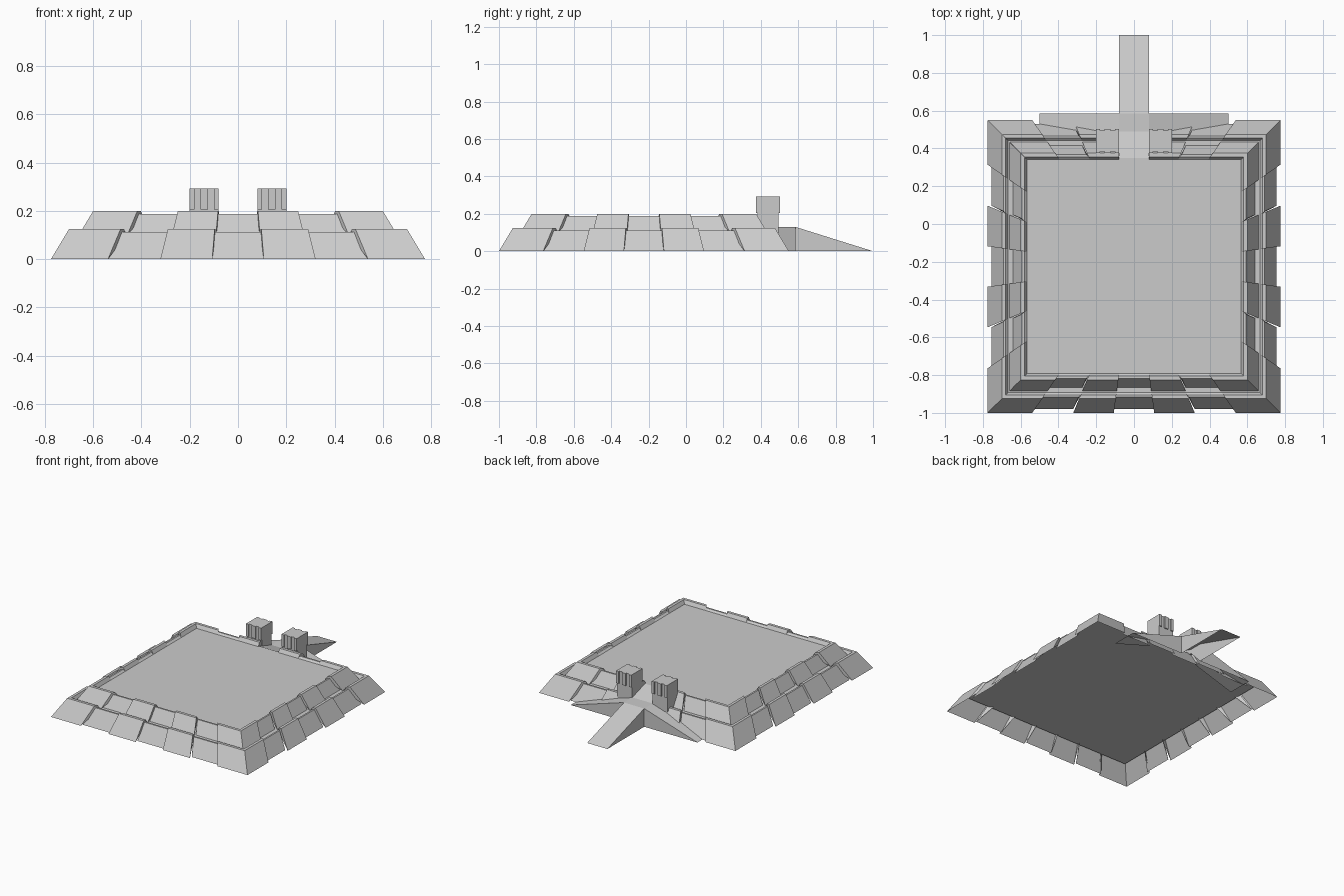
import bpy, math
from mathutils import Matrix, Vector

if "Cube" in bpy.data.objects:
    bpy.data.objects.remove(bpy.data.objects["Cube"])

CY = -0.225                      # centre of the square platform
SLOPE = 0.6                      # inward lean of the walls
CUTS = [-1, -0.695, -0.415, -0.138, 0.138, 0.415, 0.695, 1]


def make(name, verts, faces):
    me = bpy.data.meshes.new(name)
    me.from_pydata([tuple(v) for v in verts], [], faces)
    me.update()
    ob = bpy.data.objects.new(name, me)
    bpy.context.collection.objects.link(ob)
    return ob


def prism(name, outline, vec, skip=()):
    """Extrude a closed outline along vec, leaving out the side faces in skip."""
    n = len(outline)
    pts = [Vector(p) for p in outline]
    verts = pts + [p + Vector(vec) for p in pts]
    faces = [list(range(n))[::-1], list(range(n, 2 * n))]
    faces += [(i, (i + 1) % n, n + (i + 1) % n, n + i) for i in range(n) if i not in skip]
    return make(name, verts, faces)


def wall_tier(name, half, z0, z1, z_in, omit=()):
    """Ring of alternating proud and recessed leaning blocks on four sides."""
    verts, faces = [], []
    for side in range(4):
        rot = Matrix.Translation((0, CY, 0)) @ Matrix.Rotation(side * math.pi / 2, 4, 'Z')
        for b in range(7):
            if (side, b) in omit:
                continue
            inset, drop = (0.02, 0.013) if b % 2 else (0, 0)
            top = z1 - drop
            h_top = half - SLOPE * (top - z0)
            h_in = half - SLOPE * (z1 - z0) - 0.02
            # nominal half width, outward distance, height
            prof = [(half, half - inset, z0), (h_top, h_top - inset * 0.8, top),
                    (h_in, h_in, top), (h_in - 0.014, h_in - 0.014, z_in)]
            k = len(verts)
            for f in (CUTS[b], CUTS[b + 1]):
                verts += [rot @ Vector((f * h, -d, z)) for h, d, z in prof]
            faces += [(k + i, k + 4 + i, k + 5 + i, k + 1 + i) for i in range(3)]
            if b > 0:
                faces.append((k, k + 1, k + 2, k + 3))
            if b < 6:
                faces.append((k + 7, k + 6, k + 5, k + 4))
    return make(name, verts, faces)


def square(name, half, z):
    return make(name, [(sx * half, CY + sy * half, z) for sx, sy in
                       ((-1, -1), (1, -1), (1, 1), (-1, 1))], [(0, 1, 2, 3)])


# stone walls: lower ring, and upper ring with the gate opening at the back
wall_tier("lower_wall", 0.775, 0.0, 0.125, 0.1)
wall_tier("upper_wall", 0.66, 0.1, 0.2, 0.175, omit={(2, 3)})

# ledge slab and platform floor
square("ledge", 0.685, 0.1)
square("floor", 0.575, 0.175)

# gateway sloping down to a landing, then the long back ramp
w = 0.08
steps = [(0.345, 0.175), (0.49, 0.13), (0.585, 0.13), (1.0, 0.0), (0.585, 0.0), (0.49, 0.1), (0.345, 0.1)]
prism("back_ramp", [(-w, y, z) for y, z in steps], (2 * w, 0, 0), skip=(3, 4, 5, 6))

for s, side in ((-1, "left"), (1, "right")):
    # side ramp running down along the wall
    make(side + "_ramp",
         [(s * w, 0.40, 0.13), (s * w, 0.585, 0.13), (s * 0.5, 0.585, 0), (s * 0.5, 0.40, 0), (s * w, 0.585, 0)],
         [(0, 1, 2, 3), (1, 4, 2)])

    # gate tower: plain foot and grooved head
    x0, wd, y0, y1, g = 0.08, 0.12, 0.375, 0.502, 0.008
    prism(side + "_tower_foot",
          [(s * x, y, 0.1) for x, y in ((x0, y0 + g), (x0 + wd, y0 + g), (x0 + wd, y1 - g), (x0, y1 - g))],
          (0, 0, 0.105))
    edge = [(0, 0), (0.02, 0), (0.02, g), (0.045, g), (0.045, 0),
            (0.075, 0), (0.075, g), (0.1, g), (0.1, 0), (wd, 0)]
    outline = [(s * (x0 + x), y0 + d, 0.205) for x, d in edge]
    outline += [(s * (x0 + x), y1 - d, 0.205) for x, d in reversed(edge)]
    prism(side + "_tower_head", outline, (0, 0, 0.088))

# make face directions consistent
import bmesh
for ob in bpy.context.collection.objects:
    bm = bmesh.new()
    bm.from_mesh(ob.data)
    if "tower" in ob.name:
        bmesh.ops.recalc_face_normals(bm, faces=bm.faces)
    elif ob.name in ("left_ramp", "right_ramp"):
        flip = [f for f in bm.faces if f.normal.z < -0.1 or f.normal.y < -0.5]
        bmesh.ops.reverse_faces(bm, faces=flip)
    elif ob.name == "back_ramp":
        bmesh.ops.recalc_face_normals(bm, faces=bm.faces)
        if sum(f.normal.z for f in bm.faces) < 0:
            bmesh.ops.reverse_faces(bm, faces=bm.faces)
    bm.to_mesh(ob.data)
    bm.free()
